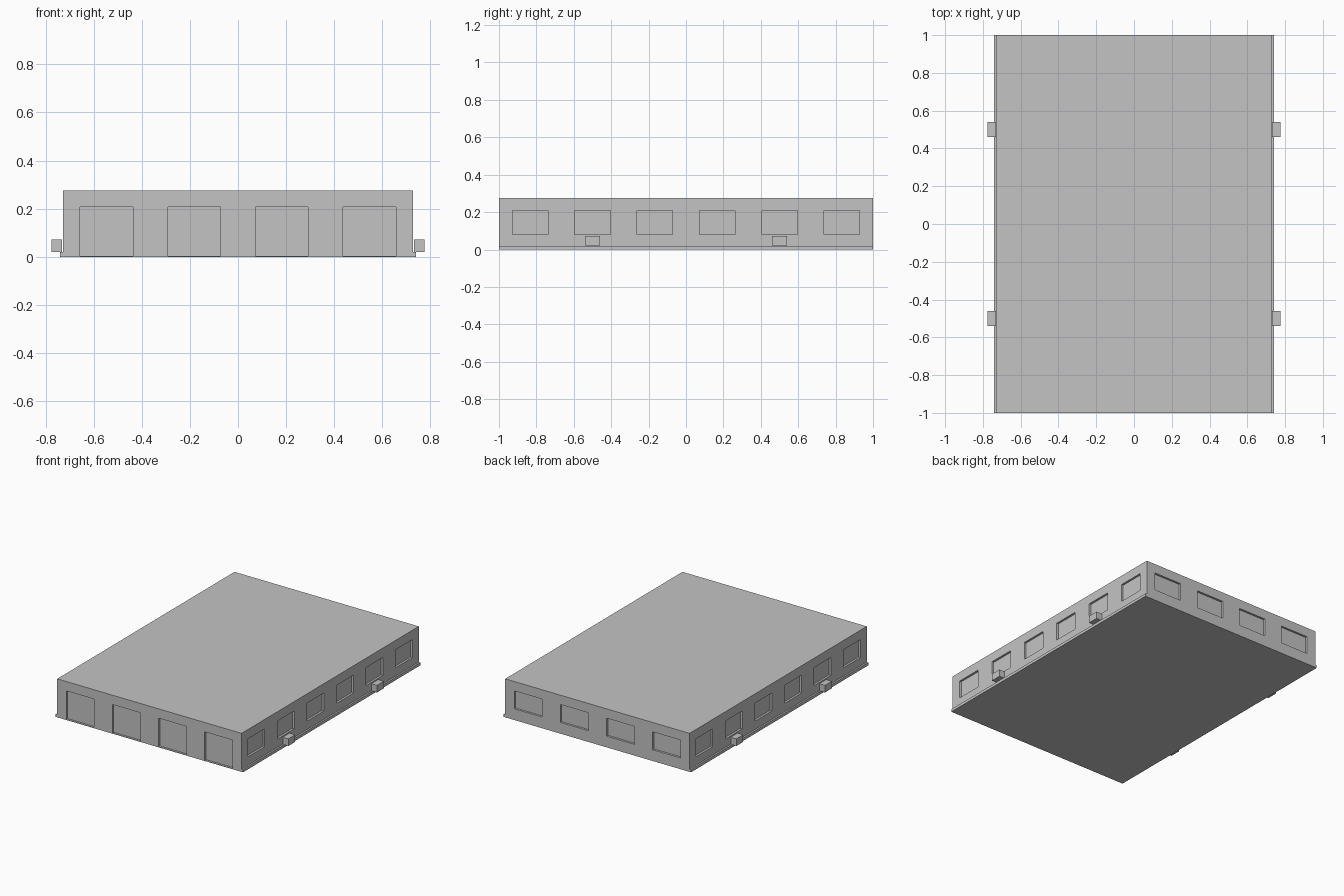
import bpy, bmesh
from mathutils import Matrix, Vector

if "Cube" in bpy.data.objects:
    bpy.data.objects.remove(bpy.data.objects["Cube"])

HALF_X, HALF_Y, HEIGHT = 0.728, 1.0, 0.275
RECESS = 0.015
SILL, HEAD, THRESHOLD = 0.08, 0.208, 0.004

grey = bpy.data.materials.new("plain grey")
grey.use_nodes = True
grey.diffuse_color = (0.55, 0.55, 0.55, 1)
grey.node_tree.nodes["Principled BSDF"].inputs["Base Color"].default_value = grey.diffuse_color


def add_box(bm, low, high):
    low, high = Vector(low), Vector(high)
    matrix = Matrix.Translation((low + high) / 2) @ Matrix.Diagonal((*(high - low), 1))
    bmesh.ops.create_cube(bm, size=1, matrix=matrix)


def make_object(name, boxes):
    bm = bmesh.new()
    for low, high in boxes:
        add_box(bm, low, high)
    mesh = bpy.data.meshes.new(name)
    bm.to_mesh(mesh)
    bm.free()
    mesh.materials.append(grey)
    obj = bpy.data.objects.new(name, mesh)
    bpy.context.collection.objects.link(obj)
    return obj


# Main hall
hall = make_object("hall", [((-HALF_X, -HALF_Y, 0), (HALF_X, HALF_Y, HEIGHT))])

# Openings: doors in front, windows at the back and along both sides
openings = []
for i in range(4):
    x = (i - 1.5) * 0.364
    front, back = -HALF_Y + RECESS, HALF_Y - RECESS
    openings.append(((x - 0.11, -HALF_Y - 0.1, THRESHOLD), (x + 0.11, front, HEAD)))
    openings.append(((x - 0.11, back, SILL), (x + 0.11, HALF_Y + 0.1, HEAD)))
for i in range(6):
    y = (i - 2.5) / 3
    inner, outer = HALF_X - RECESS, HALF_X + 0.1
    openings.append(((inner, y - 0.095, SILL), (outer, y + 0.095, HEAD)))
    openings.append(((-outer, y - 0.095, SILL), (-inner, y + 0.095, HEAD)))
cutter = make_object("opening_cutter", openings)
cutter.hide_render = True

# Cut the recesses, then drop the cutter
cut = hall.modifiers.new("recesses", "BOOLEAN")
cut.operation = "DIFFERENCE"
cut.solver = "EXACT"
cut.object = cutter
bpy.context.view_layer.update()
graph = bpy.context.evaluated_depsgraph_get()
recessed = bpy.data.meshes.new_from_object(hall.evaluated_get(graph))
hall.modifiers.clear()
hall.data = recessed
bpy.data.objects.remove(cutter)

# Base ledges and the small units standing on them
for side, name in ((1, "left"), (-1, "right")):
    def span(a, b):
        return sorted((side * a, side * b))
    x0, x1 = span(HALF_X, 0.74)
    make_object(name + "_ledge", [((x0, -HALF_Y, 0), (x1, HALF_Y, 0.02))])
    x0, x1 = span(0.731, 0.775)
    for y, end in ((-0.5, "front"), (0.5, "rear")):
        make_object(f"{name}_{end}_unit", [((x0, y - 0.039, 0.021), (x1, y + 0.039, 0.072))])
